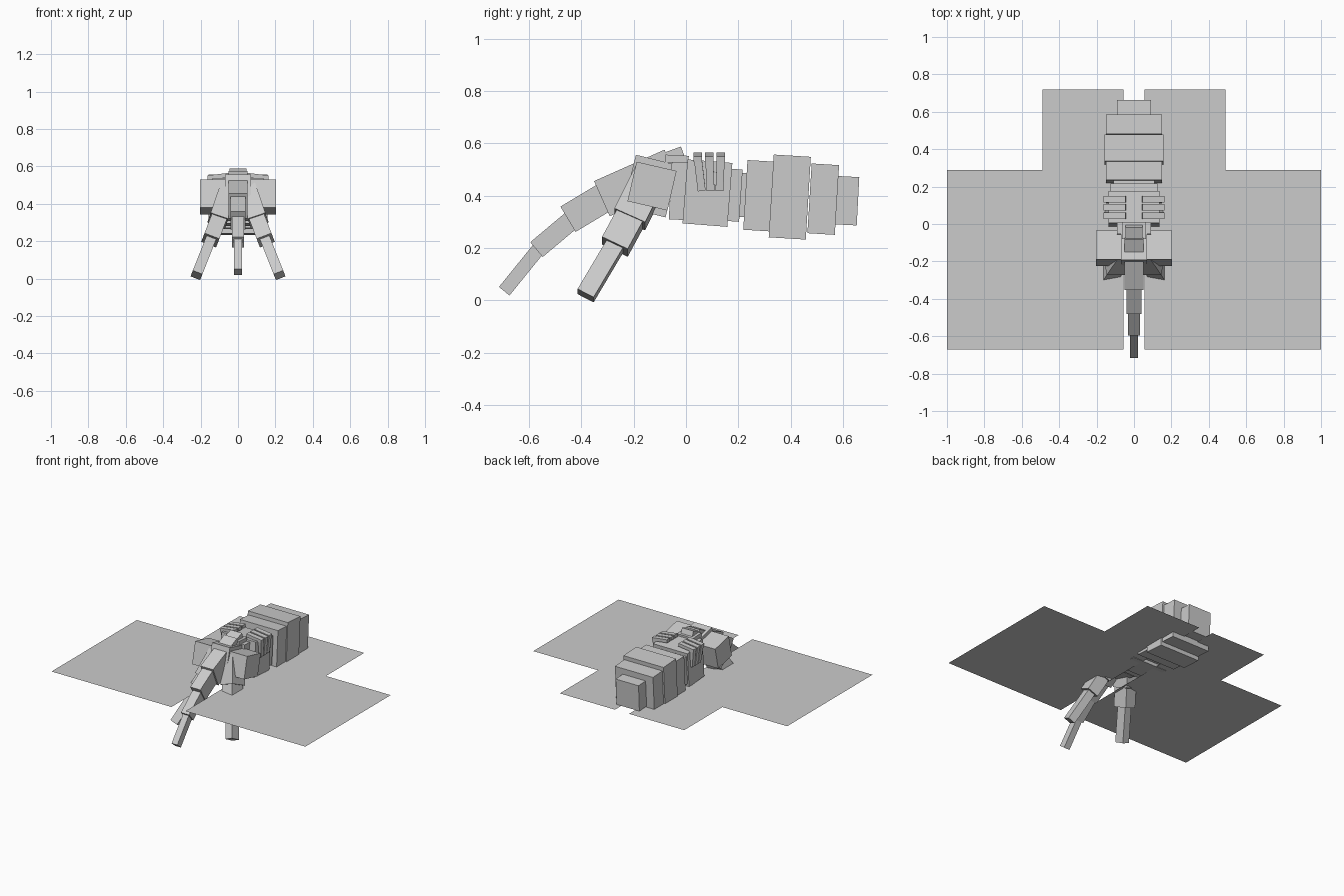
import bpy
from math import radians
from mathutils import Matrix, Vector

cube = bpy.data.objects.get("Cube")
if cube:
    bpy.data.objects.remove(cube, do_unlink=True)

grey = bpy.data.materials.new("plain_grey")
grey.use_nodes = True
colour = (0.6, 0.6, 0.6, 1)
grey.diffuse_color = colour
grey.node_tree.nodes["Principled BSDF"].inputs["Base Color"].default_value = colour


def add_mesh(name, verts, faces):
    mesh = bpy.data.meshes.new(name)
    mesh.from_pydata(verts, [], faces)
    mesh.materials.append(grey)
    obj = bpy.data.objects.new(name, mesh)
    bpy.context.collection.objects.link(obj)
    return obj


def box(name, size, matrix):
    verts = [matrix @ Vector((x * size[0], y * size[1], z * size[2]))
             for x in (-.5, .5) for y in (-.5, .5) for z in (-.5, .5)]
    faces = [(0, 1, 3, 2), (4, 6, 7, 5), (0, 4, 5, 1),
             (2, 3, 7, 6), (0, 2, 6, 4), (1, 5, 7, 3)]
    return add_mesh(name, verts, faces)


def tilted(name, x, y, z, size, tilt):
    """Box pitched about the x axis."""
    return box(name, size, Matrix.Translation((x, y, z)) @ Matrix.Rotation(radians(tilt), 4, 'X'))


def limb(name, a, b, wide, deep):
    """Box running from a to b."""
    a, b = Vector(a), Vector(b)
    up = (b - a).normalized()
    side = Vector((0, 1, 0)).cross(up).normalized()
    rot = Matrix((side, up.cross(side), up)).transposed().to_4x4()
    return box(name, (wide, deep, (b - a).length), Matrix.Translation((a + b) / 2) @ rot)


# Body segments along the centre line: name, y, z, size, tilt
for name, y, z, size, tilt in [
    ("tail", .616, .381, (.18, .084, .185), -3),
    ("abdomen_rear", .525, .387, (.30, .105, .267), -3.5),
    ("abdomen_middle", .397, .395, (.315, .142, .317), -3.5),
    ("abdomen_front", .282, .400, (.30, .11, .267), -3.5),
    ("waist_rear", .215, .403, (.22, .05, .168), -4),
    ("waist_front", .185, .402, (.25, .05, .20), -4),
    ("thorax", .082, .410, (.27, .172, .245), -4.5),
    ("neck", -.02, .418, (.18, .08, .22), -3),
    ("head", -.135, .437, (.14, .168, .205), -14),
    ("brow", -.035, .54, (.13, .09, .03), -3),
    ("crest", -.06, .547, (.09, .105, .05), 20),
]:
    tilted(name, 0, y, z, size, tilt)

# Jointed front leg on the centre line
for name, y, z, size, tilt in [
    ("centre_leg_hip", -.187, .449, (.10, .295, .147), 24),
    ("centre_leg_thigh", -.37, .359, (.08, .19, .113), 31),
    ("centre_leg_shin", -.503, .252, (.064, .18, .074), 40),
    ("centre_leg_foot", -.628, .118, (.045, .214, .052), 51),
]:
    tilted(name, 0, y, z, size, tilt)

for side, s in (("left", 1), ("right", -1)):
    # Cheek blocks and outer front legs
    tilted(side + "_eye", s * .137, -.13, .437, (.135, .157, .155), -13)
    hip, knee = (s * .05, -.13, .48), (s * .108, -.215, .31)
    ankle, toe = (s * .148, -.272, .205), (s * .222, -.384, .018)
    limb(side + "_leg_thigh", knee, hip, .10, .13)
    limb(side + "_leg_knee", ankle, knee, .085, .11)
    limb(side + "_leg_shin", toe, Vector(ankle).lerp(Vector(knee), .2), .055, .07)

    # Folded stubs on the thorax
    for i in range(3):
        y = .045 + i * .044
        limb(f"{side}_stub_top_{i}", (s * .045, y, .555), (s * .163, y, .54), .022, .034)
        limb(f"{side}_stub_side_{i}", (s * .135, .06 + i * .034, .42), (s * .148, y, .545), .028, .03)

    # Flat wings
    for name, x1, y0, y1 in (("fore_wing", 1, -.67, .29), ("hind_wing", .49, .29, .72)):
        corners = [(.055, y0), (x1, y0), (x1, y1), (.055, y1)]
        add_mesh(f"{side}_{name}", [(s * x, y, .284) for x, y in corners], [(0, 1, 2, 3)[::s]])
